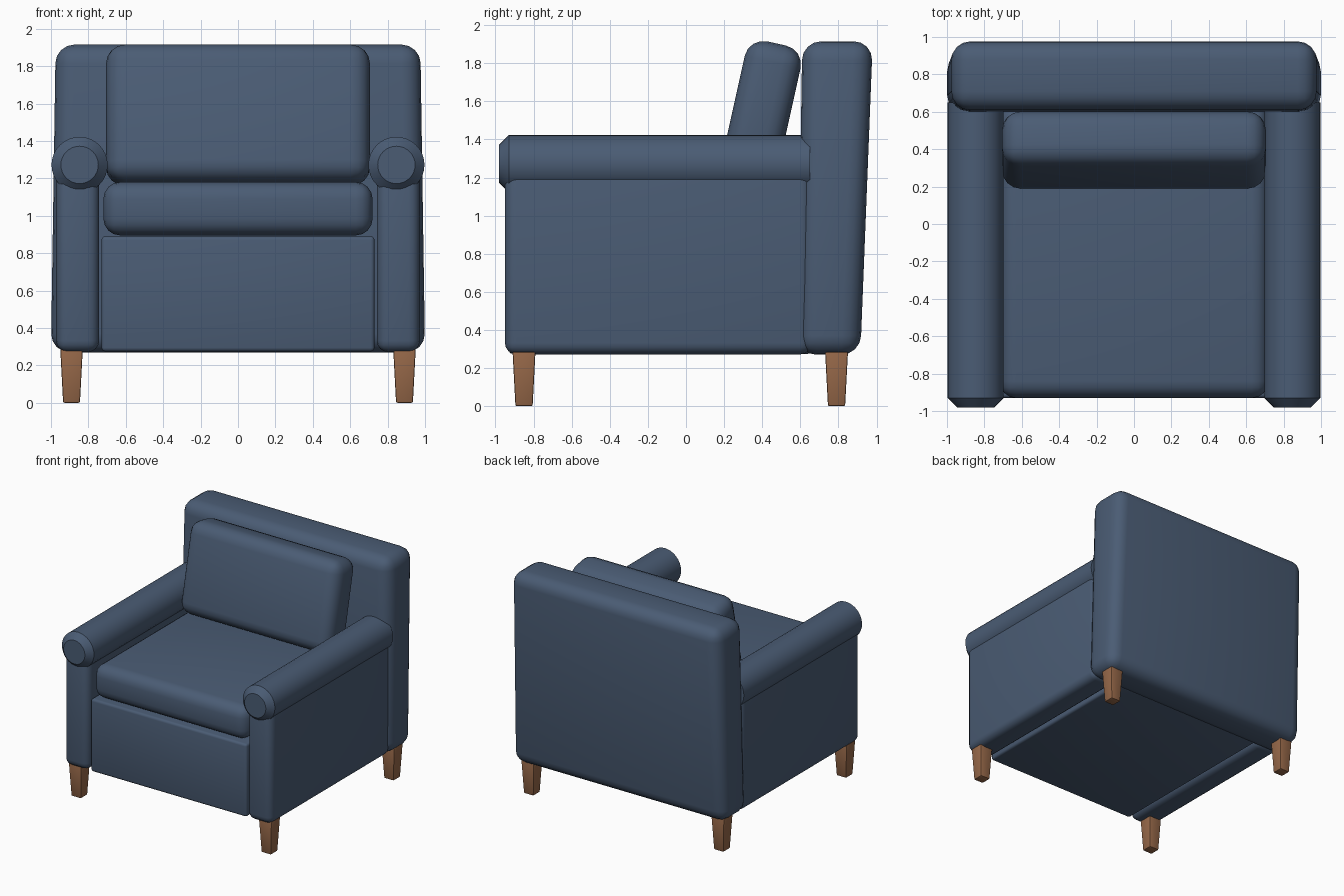
import bpy, bmesh, math
from mathutils import Matrix, Vector

if "Cube" in bpy.data.objects:
    bpy.data.objects.remove(bpy.data.objects["Cube"])


def material(name, color):
    m = bpy.data.materials.new(name)
    m.diffuse_color = (*color, 1)
    m.use_nodes = True
    m.node_tree.nodes["Principled BSDF"].inputs["Base Color"].default_value = m.diffuse_color
    return m


FABRIC = material("blue grey fabric", (0.069, 0.107, 0.175))
WOOD = material("brown wood", (0.305, 0.138, 0.066))


def finish(bm, name, mat):
    bmesh.ops.recalc_face_normals(bm, faces=bm.faces[:])
    me = bpy.data.meshes.new(name)
    bm.to_mesh(me)
    bm.free()
    me.materials.append(mat)
    ob = bpy.data.objects.new(name, me)
    bpy.context.collection.objects.link(ob)
    bpy.ops.object.select_all(action='DESELECT')
    ob.select_set(True)
    bpy.context.view_layer.objects.active = ob
    bpy.ops.object.shade_smooth_by_angle(angle=math.radians(32))
    return ob


def soft_box(name, lo, hi, r, mat=FABRIC, seg=4, shape=None, matrix=None):
    """Rounded box between two corners; shape(v) may move the 8 corners first."""
    lo, hi = Vector(lo), Vector(hi)
    bm = bmesh.new()
    bmesh.ops.create_cube(bm, size=1)
    for v in bm.verts:
        v.co = Vector([(lo[i] + hi[i]) / 2 + v.co[i] * (hi[i] - lo[i]) for i in range(3)])
        if shape:
            shape(v)
    bmesh.ops.bevel(bm, geom=bm.edges[:], offset=r, segments=seg, profile=0.5,
                    affect='EDGES', clamp_overlap=True)
    if matrix:
        bm.transform(matrix)
    return finish(bm, name, mat)


# Back rest: leans back slightly and narrows toward the top
def lean(v):
    if v.co.z > 1:
        v.co.x *= 0.975
        v.co.y += 0.065 if v.co.y > 0.7 else 0.025


soft_box("back_rest", (-1, 0.585, 0.27), (1, 0.915, 1.915), 0.1, shape=lean)

# Base and seat cushion
soft_box("base", (-0.73, -0.93, 0.275), (0.73, 0.66, 0.89), 0.02, seg=3)
soft_box("seat_cushion", (-0.72, -0.93, 0.895), (0.72, 0.64, 1.18), 0.09)

# Tilted back cushion
tilt = Matrix.Translation((0, 0.395, 1.537)) @ Matrix.Rotation(math.radians(-12.5), 4, 'X')
soft_box("back_cushion", (-0.705, -0.15, -0.375), (0.705, 0.15, 0.375), 0.1, matrix=tilt)


# Rolled arm top: lathe-like cylinder with a chamfered front end
def arm_roll(name, x, z, n=32):
    bm = bmesh.new()
    rings = []
    for y, r in ((-0.98, 0.1), (-0.93, 0.15), (0.65, 0.15)):
        rings.append([bm.verts.new((x + r * math.cos(2 * math.pi * i / n), y,
                                    z + r * math.sin(2 * math.pi * i / n))) for i in range(n)])
    for a, b in zip(rings, rings[1:]):
        for i in range(n):
            j = (i + 1) % n
            bm.faces.new((a[i], a[j], b[j], b[i]))
    bm.faces.new(rings[0])
    bm.faces.new(rings[-1])
    return finish(bm, name, FABRIC)


def taper(v):
    if v.co.z < 0.1:
        v.co.x *= 0.75
        v.co.y *= 0.75


for side, s in (("left", -1), ("right", 1)):
    # Arm panel and roll
    xs = sorted((s * 0.742, s * 0.972))
    soft_box(side + "_arm_panel", (xs[0], -0.95, 0.272), (xs[1], 0.66, 1.27), 0.06)
    arm_roll(side + "_arm_roll", s * 0.847, 1.272)
    # Tapered legs
    for end, y in (("front", -0.85), ("back", 0.79)):
        soft_box(f"{end}_{side}_leg", (-0.06, -0.06, 0), (0.06, 0.06, 0.285), 0.008, WOOD, 2,
                 taper, Matrix.Translation((s * 0.89, y, 0)))
